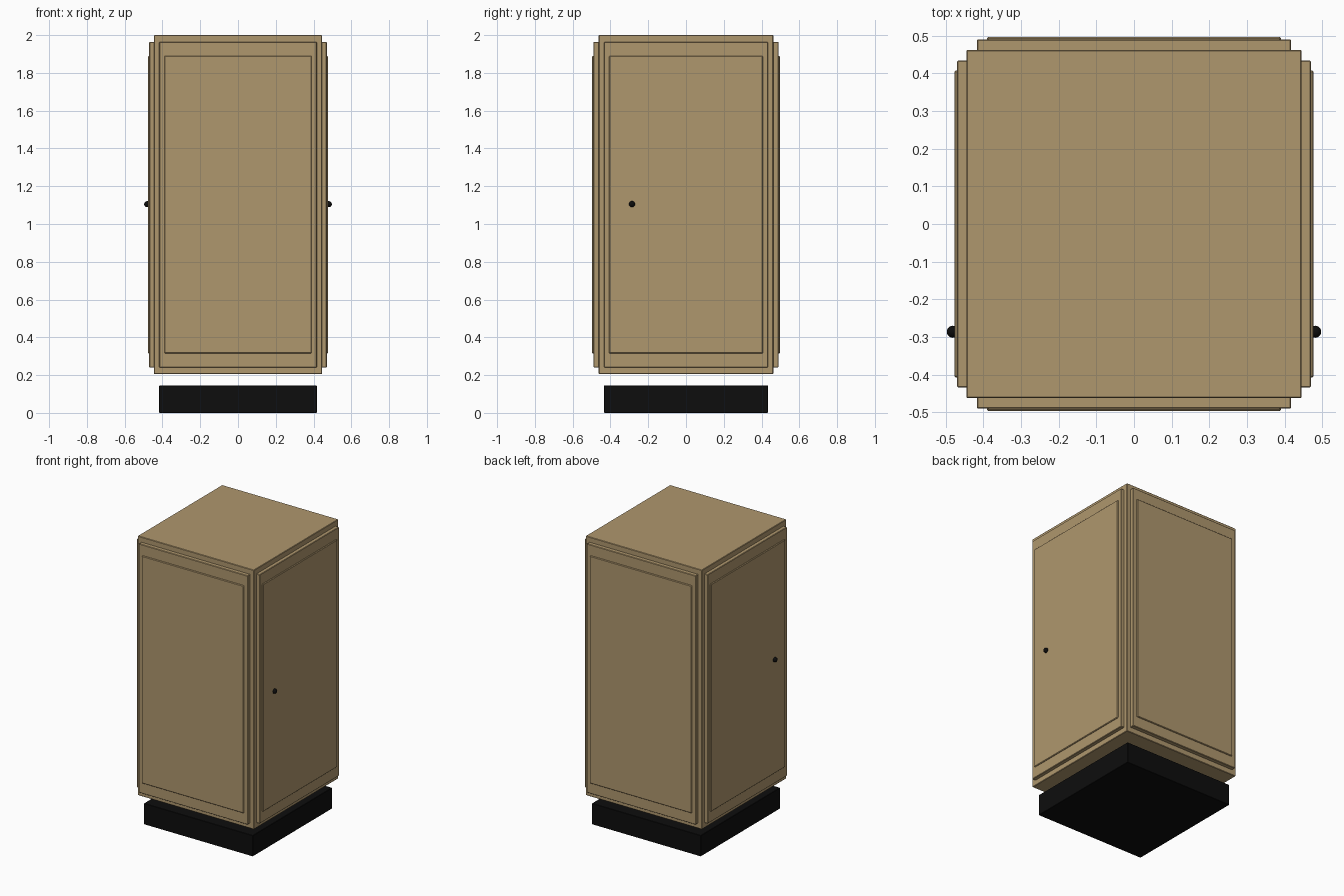
import bpy
import math

cube = bpy.data.objects.get("Cube")
if cube:
    bpy.data.objects.remove(cube, do_unlink=True)


def material(name, color):
    mat = bpy.data.materials.new(name)
    mat.use_nodes = True
    mat.diffuse_color = color
    mat.node_tree.nodes["Principled BSDF"].inputs["Base Color"].default_value = color
    return mat


tan = material("tan wood", (0.43, 0.31, 0.155, 1))
black = material("black", (0.004, 0.004, 0.004, 1))


def box(name, low, high, mat, bevel=0):
    """Box between two corners, with optional chamfered edges."""
    center = [(a + b) / 2 for a, b in zip(low, high)]
    bpy.ops.mesh.primitive_cube_add(size=1, location=center)
    obj = bpy.context.object
    obj.name = name
    obj.scale = [b - a for a, b in zip(low, high)]
    bpy.ops.object.transform_apply(location=False, rotation=False, scale=True)
    obj.data.materials.append(mat)
    if bevel:
        mod = obj.modifiers.new("edge chamfer", "BEVEL")
        mod.width = bevel
        mod.segments = 1
    return obj


HALF_X, HALF_Y = 0.445, 0.462
BOTTOM, TOP = 0.205, 2.0

# Plinth and cabinet body, separated by a small gap
box("plinth", (-0.417, -0.434, 0), (0.417, 0.434, 0.145), black, 0.002)
box("cabinet_body", (-HALF_X, -HALF_Y, BOTTOM), (HALF_X, HALF_Y, TOP), tan, 0.003)

# Each face carries a door slab and a thinner raised panel
layers = (("door", 0.028, 0.036, 0.028, 0.003),
          ("raised_panel", 0.055, 0.11, 0.035, 0.004))
for part, side_inset, end_inset, depth, bevel in layers:
    for side, sign in (("front", -1), ("back", 1)):
        x = HALF_X - side_inset
        ys = sorted((sign * (HALF_Y - 0.02), sign * (HALF_Y + depth)))
        box(f"{side}_{part}", (-x, ys[0], BOTTOM + end_inset),
            (x, ys[1], TOP - end_inset), tan, bevel)
    for side, sign in (("right", -1), ("left", 1)):
        y = HALF_Y - side_inset
        xs = sorted((sign * (HALF_X - 0.02), sign * (HALF_X + depth - 0.003)))
        box(f"{side}_{part}", (xs[0], -y, BOTTOM + end_inset),
            (xs[1], y, TOP - end_inset), tan, bevel)

# Round knobs on the side doors
for side, sign in (("right", -1), ("left", 1)):
    bpy.ops.mesh.primitive_uv_sphere_add(segments=24, ring_count=12, radius=0.016,
                                         location=(sign * 0.481, -0.286, 1.105))
    knob = bpy.context.object
    knob.name = f"{side}_knob"
    knob.data.materials.append(black)
    bpy.ops.object.shade_smooth_by_angle(angle=math.radians(40))
